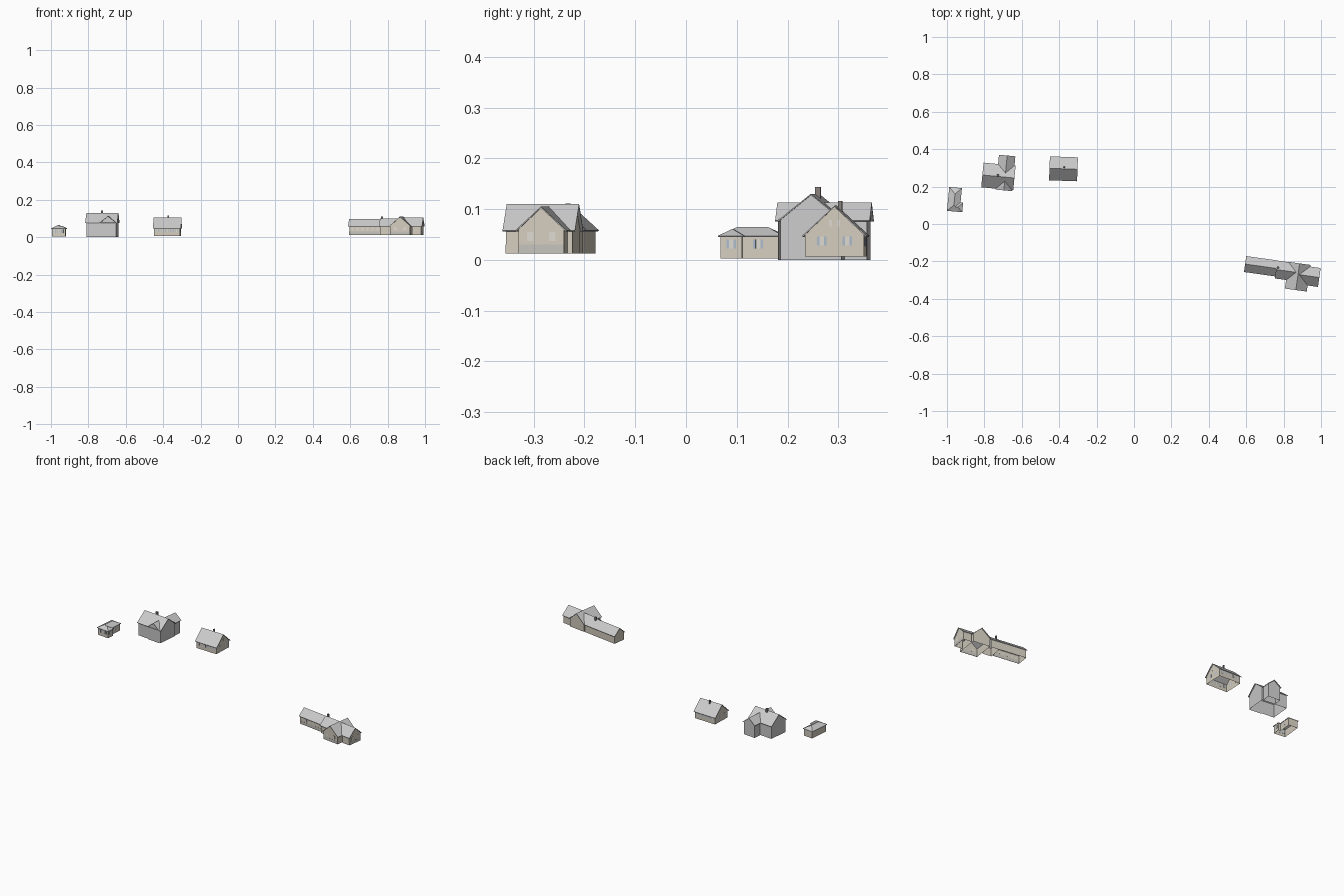
import bpy, bmesh, math
from mathutils import Vector

if "Cube" in bpy.data.objects:
    bpy.data.objects.remove(bpy.data.objects["Cube"])

OVER = 0.006   # eave overhang
THICK = 0.0025  # roof slab thickness


def material(name, rgb):
    m = bpy.data.materials.new(name)
    m.diffuse_color = (*rgb, 1)
    m.use_nodes = True
    m.node_tree.nodes["Principled BSDF"].inputs["Base Color"].default_value = m.diffuse_color
    return m


BEIGE = material("beige_plaster", (0.66, 0.61, 0.52))
PLINTH = material("grey_plinth", (0.56, 0.54, 0.5))
BLUE = material("shutter_blue", (0.42, 0.5, 0.6))
PANE = material("window_pane", (0.72, 0.70, 0.64))
DARK = material("chimney_dark", (0.25, 0.22, 0.2))

# building frames: centre x, centre y, rotation about z in degrees
COTTAGE = (-0.960, 0.131, -5.5)
HOUSE = (-0.725, 0.254, -5.5)
BARN = (-0.377, 0.295, -2.0)
LONG = (0.877, -0.270, -8.0)


def mesh_object(name, frame, verts, faces, mat=None, thick=0):
    bm = bmesh.new()
    vs = [bm.verts.new(v) for v in verts]
    for f in faces:
        bm.faces.new([vs[i] for i in f])
    if thick:
        bm.normal_update()
        for f in bm.faces:
            if f.normal.z < 0:
                f.normal_flip()
    else:
        bmesh.ops.recalc_face_normals(bm, faces=bm.faces)
    me = bpy.data.meshes.new(name)
    bm.to_mesh(me)
    bm.free()
    ob = bpy.data.objects.new(name, me)
    ob.location = (frame[0], frame[1], 0)
    ob.rotation_euler.z = math.radians(frame[2])
    if mat:
        me.materials.append(mat)
    if thick:
        mod = ob.modifiers.new("slab", "SOLIDIFY")
        mod.thickness = thick
        mod.offset = -1
    bpy.context.collection.objects.link(ob)
    return ob


def box(name, frame, centre, size, mat=None):
    vs = [Vector(centre) + Vector((x * size[0], y * size[1], z * size[2])) / 2
          for x in (-1, 1) for y in (-1, 1) for z in (-1, 1)]
    fs = [(0, 1, 3, 2), (4, 6, 7, 5), (0, 4, 5, 1), (2, 3, 7, 6), (0, 2, 6, 4), (1, 5, 7, 3)]
    return mesh_object(name, frame, vs, fs, mat)


def gable(name, frame, axis, a0, a1, c, half, eave, ridge, base=0.0,
          r0=None, r1=None, closed=(True, True), mat=None):
    """Gabled wing along axis; r0/r1 let the ridge run on into a neighbouring roof."""
    r0 = a0 if r0 is None else r0
    r1 = a1 if r1 is None else r1

    def P(a, b, z):
        return (a, b, z) if axis == "u" else (b, a, z)
    roof = [P(a0, c - half, eave), P(a1, c - half, eave), P(r1, c, ridge),
            P(r0, c, ridge), P(a0, c + half, eave), P(a1, c + half, eave)]
    mesh_object(name + "_roof", frame, roof, [(0, 1, 2, 3), (3, 2, 5, 4)], None, THICK)
    s = (ridge - eave) / half
    top = eave + s * OVER - THICK
    w = half - OVER
    verts, faces = [], []
    for a, sgn, shut in ((a0, 1, closed[0]), (a1, -1, closed[1])):
        e = a + sgn * OVER if shut else a
        n = len(verts)
        verts += [P(e, c - w, base), P(e, c - w, top), P(e, c, ridge - THICK),
                  P(e, c + w, top), P(e, c + w, base)]
        if shut:
            faces.append(tuple(range(n, n + 5)))
    faces += [(0, 5, 6, 1), (4, 3, 8, 9)]
    mesh_object(name + "_walls", frame, verts, faces, mat)


def window(name, frame, u, v, z, side, w=0.009, h=0.018, shutters=True):
    """Thin pane on a wall; side is the axis the wall faces."""
    def part(n, off, width, m):
        pos = (u, v + off, z) if side == "u" else (u + off, v, z)
        size = (0.0012, width, h) if side == "u" else (width, 0.0012, h)
        box(n, frame, pos, size, m)
    part(name + "_pane", 0, w, PANE)
    if shutters:
        for sgn in (-1, 1):
            part(name + "_shutter", sgn * w * 0.8, w * 0.55, BLUE)


# --- small hipped cottage with an east bay
mesh_object("cottage_roof", COTTAGE,
            [(-.034, -.064, .047), (.034, -.064, .047), (.034, .064, .047), (-.034, .064, .047),
             (0, -.03, .065), (0, .03, .065)],
            [(0, 1, 4), (1, 2, 5, 4), (2, 3, 5), (3, 0, 4, 5)], None, THICK)
mesh_object("cottage_bay_roof", COTTAGE,
            [(.034, -.064, .047), (.048, -.064, .047), (.048, -.012, .047), (.034, -.012, .047),
             (.022, -.038, .061), (.008, -.038, .061)],
            [(0, 1, 4, 5), (1, 2, 4), (2, 3, 5, 4)], None, THICK)
plan = [(-.029, -.059), (.043, -.059), (.043, -.017), (.029, -.017), (.029, .059), (-.029, .059)]
mesh_object("cottage_walls", COTTAGE,
            [(x, y, z) for z in (.003, .047) for x, y in plan],
            [(i, (i + 1) % 6, (i + 1) % 6 + 6, i + 6) for i in range(6)], BEIGE)
window("cottage_bay_window", COTTAGE, .043, -.038, .031, "u")
window("cottage_east_window", COTTAGE, .029, .014, .031, "u")
for u in (-.016, .007, .028):
    window("cottage_front_window", COTTAGE, u, -.059, .031, "v", .007)

# --- tall house with a cross wing and a front gable
gable("house_main", HOUSE, "u", -.086, .086, 0, .066, .077, .13)
gable("house_back_wing", HOUSE, "v", .0655, .116, .036, .044, .077, .1125,
      r0=.0216, closed=(False, True))
gable("house_front_gable", HOUSE, "v", -.071, -.0655, .036, .044, .077, .1125,
      r1=-.0216, closed=(True, False))
box("house_chimney", HOUSE, (-.003, .006, .131), (.011, .011, .024), DARK)

# --- simple gabled house with shuttered windows
gable("gabled_house", BARN, "u", -.075, .075, 0, .064, .047, .1065, .006, mat=BEIGE)
box("gabled_house_chimney", BARN, (.004, .009, .105), (.008, .008, .022), DARK)
for side in (-1, 1):
    for v in (-.025, .025):
        window("gable_window", BARN, side * .069, v, .037, "u")
    for v in (-.008, .008):
        window("attic_window", BARN, side * .069, v, .072, "u", .006, .012, False)
    for i in range(5):
        window("long_side_window", BARN, -.052 + i * .026, side * .058, .036, "v", .007)

# --- long building: cross block with wings either side
B = 0.012
gable("cross_block", LONG, "v", -.084, .06, 0, .059, .058, .11, B, mat=BEIGE)
gable("east_wing", LONG, "u", .059, .115, 0, .051, .058, .105, B,
      r0=.006, closed=(False, True), mat=BEIGE)
gable("middle_wing", LONG, "u", -.12, -.059, .010, .048, .058, .101, B,
      r1=-.011, closed=(True, False), mat=BEIGE)
gable("long_wing", LONG, "u", -.288, -.114, .016, .043, .058, .097, B,
      closed=(True, False), mat=BEIGE)
box("long_building_chimney", LONG, (-.111, .022, .1), (.009, .009, .022), DARK)

# plinth bands and windows of the long building
for n, c, s in (("front", (0, -.078, .021), (.106, .0012, .018)),
                ("east", (.109, 0, .021), (.0012, .09, .018)),
                ("long_front", (-.2, -.021, .021), (.164, .0012, .018))):
    box(n + "_plinth", LONG, c, s, PLINTH)
for v in (-.022, .022):
    window("east_window", LONG, .109, v, .046, "u", .013, .018, False)
for u in (-.025, .025):
    window("front_window", LONG, u, -.078, .046, "v", .013, .018, False)
for i in range(6):
    window("wing_window", LONG, -.265 + i * .027, -.021, .044, "v", .01, .016, False)
